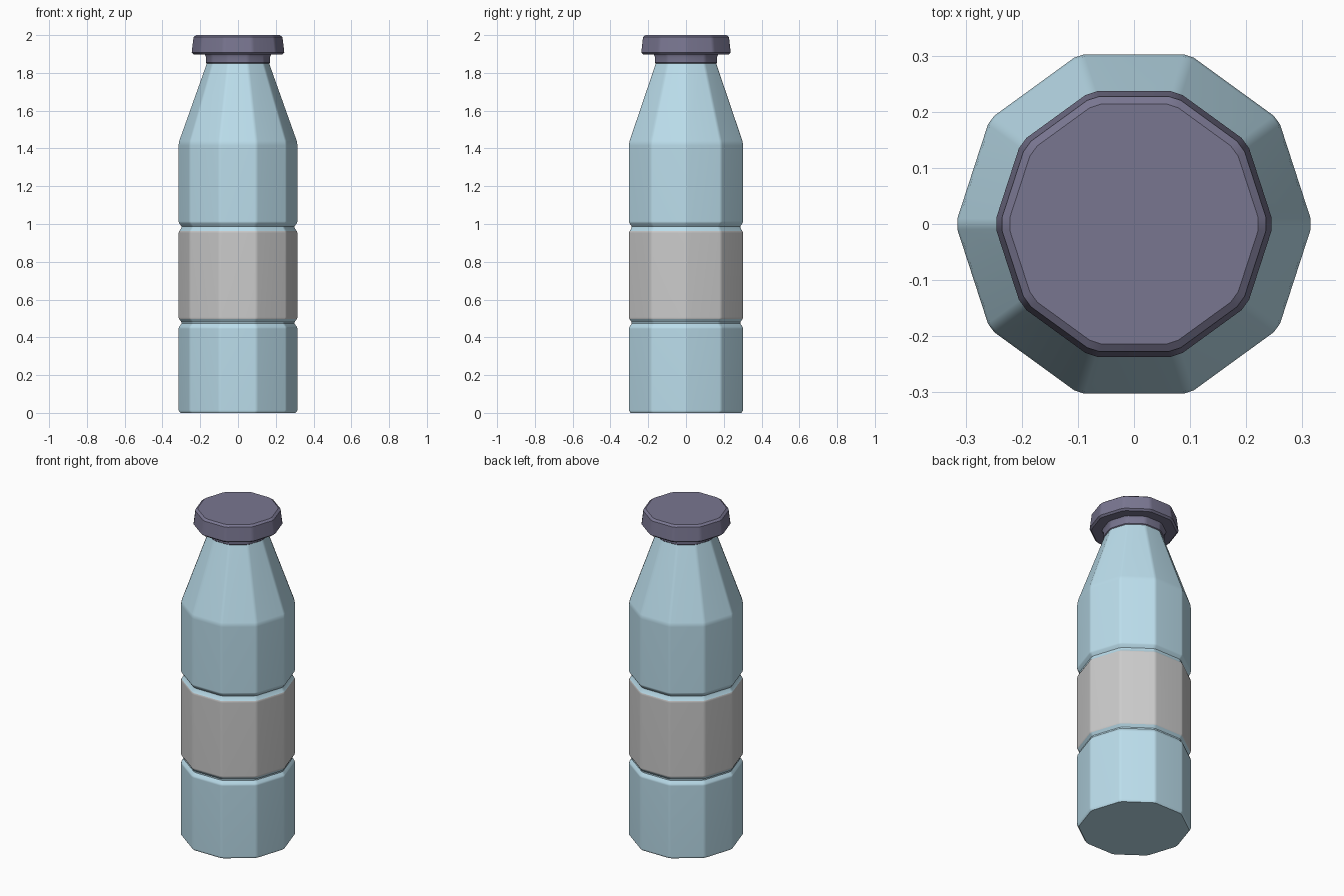
import bpy, bmesh, math
from mathutils import Vector

if "Cube" in bpy.data.objects:
    bpy.data.objects.remove(bpy.data.objects["Cube"])

SIDES = 10


def material(name, rgb):
    m = bpy.data.materials.new(name)
    m.diffuse_color = (*rgb, 1)
    m.use_nodes = True
    m.node_tree.nodes["Principled BSDF"].inputs["Base Color"].default_value = m.diffuse_color
    return m


def ring_points(r, z, chamfer):
    # Decagon with a corner on +x, each corner cut by a small chamfer
    c = [Vector((r * math.cos(a), r * math.sin(a), z))
         for a in (math.tau * i / SIDES for i in range(SIDES))]
    pts = []
    for i, p in enumerate(c):
        for q in (c[i - 1], c[(i + 1) % SIDES]):
            pts.append(p + (q - p).normalized() * chamfer)
    return pts


def band(name, profile, chamfer, mat=None, bottom=False, top=False):
    bm = bmesh.new()
    rings = [[bm.verts.new(p) for p in ring_points(r, z, chamfer)] for r, z in profile]
    n = SIDES * 2
    for a, b in zip(rings, rings[1:]):
        for i in range(n):
            j = (i + 1) % n
            bm.faces.new((a[i], a[j], b[j], b[i]))
    if bottom:
        bm.faces.new(rings[0][::-1])
    if top:
        bm.faces.new(rings[-1])
    me = bpy.data.meshes.new(name)
    bm.to_mesh(me)
    bm.free()
    ob = bpy.data.objects.new(name, me)
    bpy.context.collection.objects.link(ob)
    if mat:
        me.materials.append(mat)
    bpy.ops.object.select_all(action='DESELECT')
    ob.select_set(True)
    bpy.context.view_layer.objects.active = ob
    bpy.ops.object.shade_smooth_by_angle(angle=math.radians(35))
    # Keeps the large facets flat and the narrow bevels soft
    wn = ob.modifiers.new("weighted_normals", 'WEIGHTED_NORMAL')
    wn.keep_sharp = True
    return ob


blue = material("bottle_blue", (0.50, 0.73, 0.84))
purple = material("cap_purple", (0.19, 0.18, 0.28))
R, G = 0.318, 0.302  # body and groove radius

# Lower body, with the groove under the label
band("lower_body", [(0.308, 0), (R, 0.014), (R, 0.445), (0.315, 0.456),
                    (G, 0.472), (G, 0.480), (0.314, 0.496)], 0.01, blue, bottom=True)

# Label band
band("label", [(0.314, 0.496), (R, 0.506), (R, 0.952), (0.314, 0.962)], 0.01)

# Upper body: groove, straight wall, tapering shoulder
band("upper_body", [(0.314, 0.962), (G, 0.980), (G, 0.988), (0.315, 1.004),
                    (R, 1.014), (R, 1.415), (0.314, 1.44), (0.168, 1.85)], 0.01, blue)

# Cap: collar, flared rim and flat lid
band("cap", [(0.166, 1.848), (0.173, 1.854), (0.173, 1.885), (0.180, 1.898),
             (0.238, 1.898), (0.249, 1.908), (0.239, 1.990), (0.225, 2.0)],
     0.012, purple, bottom=True, top=True)
